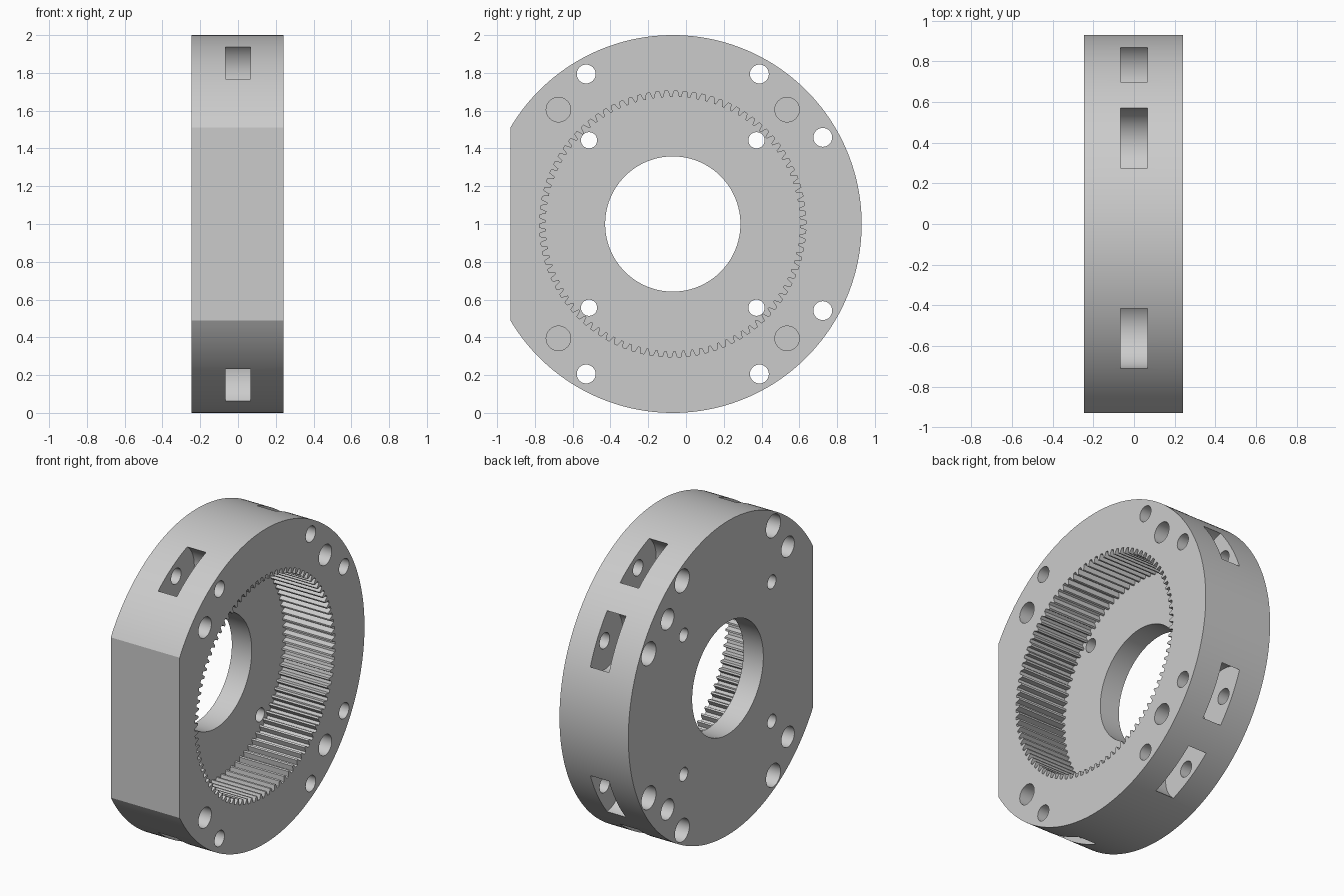
import bpy
import bmesh
from math import cos, sin, radians, pi, tau, acos
from mathutils import Vector

cube = bpy.data.objects.get("Cube")
if cube:
    bpy.data.objects.remove(cube, do_unlink=True)

CY, CZ = -0.07, 1.0            # axis of the ring
BACK, FACE, FLOOR = -0.245, 0.24, -0.105
TEETH = 90

grey = bpy.data.materials.new("light_grey")
grey.use_nodes = True
colour = (0.6, 0.6, 0.6, 1)
grey.diffuse_color = colour
grey.node_tree.nodes["Principled BSDF"].inputs["Base Color"].default_value = colour


def circle(radius, centre=(0, 0), n=32):
    return [(centre[0] + radius * cos(tau * i / n),
             centre[1] + radius * sin(tau * i / n)) for i in range(n)]


def polar(radius, degrees):
    return radius * cos(radians(degrees)), radius * sin(radians(degrees))


def prisms(name, outlines, x0, x1):
    """Extrude closed outlines in the y-z plane from x0 to x1."""
    bm = bmesh.new()
    for outline in outlines:
        face = bm.faces.new([bm.verts.new((x0, CY + y, CZ + z)) for y, z in outline])
        top = bmesh.ops.extrude_face_region(bm, geom=[face])
        verts = [v for v in top["geom"] if isinstance(v, bmesh.types.BMVert)]
        bmesh.ops.translate(bm, verts=verts, vec=Vector((x1 - x0, 0, 0)))
    bmesh.ops.recalc_face_normals(bm, faces=bm.faces)
    mesh = bpy.data.meshes.new(name)
    bm.to_mesh(mesh)
    bm.free()
    mesh.materials.append(grey)
    obj = bpy.data.objects.new(name, mesh)
    bpy.context.collection.objects.link(obj)
    return obj


# Round body with one flat side
limit = acos(-0.86)
arc = 180
angles = [-limit + 2 * limit * i / arc for i in range(arc + 1)]
body = prisms("ring_gear_housing", [[(cos(a), sin(a)) for a in angles]], BACK, FACE)

# Internal gear outline: wide roots, narrow tips
gear = []
for i in range(TEETH):
    for step, radius in ((0, 0.705), (0.36, 0.705), (0.56, 0.673), (0.8, 0.673)):
        a = tau * (i + step) / TEETH
        gear.append((radius * cos(a), radius * sin(a)))

bolts = [polar(0.917, a) for a in (30, 60, 120, -30, -60, -120)]
pins = [polar(0.856, a) for a in (45, 135, 225, 315)]
screws = [polar(0.627, a) for a in (45, 135, 225, 315)]

cutters = [
    prisms("gear_cutter", [gear], FLOOR, FACE + 0.1),
    prisms("bore_cutter", [circle(0.358, n=96)]
           + [circle(0.043, p) for p in screws], BACK - 0.1, FLOOR + 0.05),
    prisms("bolt_cutter", [circle(0.05, p) for p in bolts], BACK - 0.1, FACE + 0.1),
    prisms("counterbore_cutter", [circle(0.073, p) for p in bolts]
           + [circle(0.065, p) for p in pins], BACK - 0.1, BACK + 0.1),
    prisms("pin_cutter", [circle(0.065, p) for p in pins], FACE - 0.1, FACE + 0.1),
    prisms("roller_pocket_cutter", [circle(0.183, p, 64) for p in bolts], -0.066, 0.066),
]
for cutter in cutters:
    cutter.hide_render = True
    mod = body.modifiers.new(cutter.name, 'BOOLEAN')
    mod.operation = 'DIFFERENCE'
    mod.solver = 'EXACT'
    mod.object = cutter

# Bake the cuts and drop the cutters
bpy.context.view_layer.update()
result = bpy.data.meshes.new_from_object(
    body.evaluated_get(bpy.context.evaluated_depsgraph_get()))
body.modifiers.clear()
body.data = result
for cutter in cutters:
    bpy.data.objects.remove(cutter, do_unlink=True)

bpy.ops.object.select_all(action='DESELECT')
body.select_set(True)
bpy.context.view_layer.objects.active = body
bpy.ops.object.shade_smooth_by_angle(angle=radians(30))
